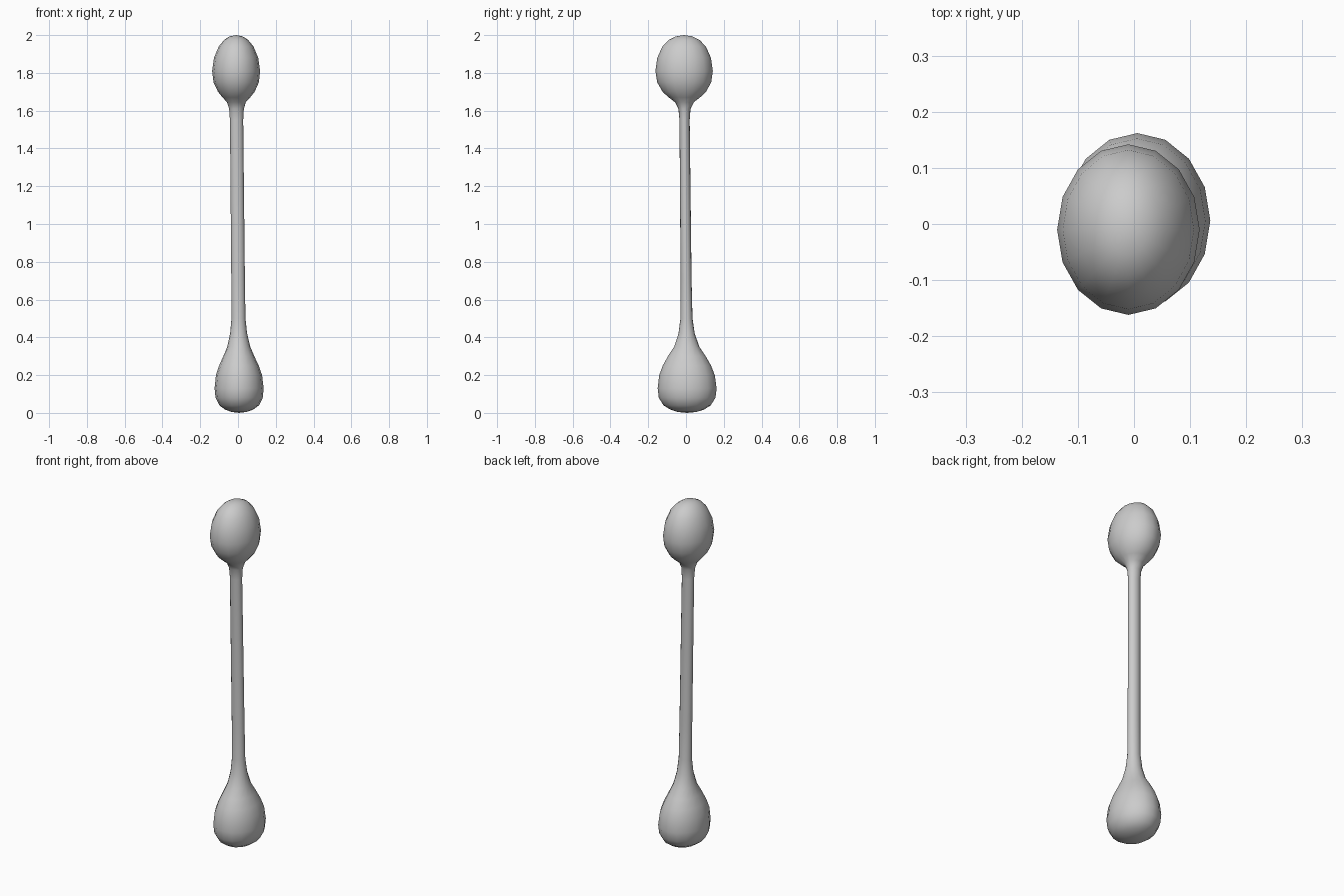
import bpy, bmesh
from math import sin, cos, tau

cube = bpy.data.objects.get("Cube")
if cube:
    bpy.data.objects.remove(cube)

SIDES = 16

# Single matte grey
grey = bpy.data.materials.new("light grey")
grey.use_nodes = True
colour = (0.6, 0.6, 0.6, 1)
grey.diffuse_color = colour
grey.node_tree.nodes["Principled BSDF"].inputs["Base Color"].default_value = colour

# Profile from bottom to top: height, half width in x, half width in y
PROFILE = [
    (0.005, 0.04, 0.05), (0.018, 0.075, 0.09), (0.04, 0.105, 0.125),
    (0.08, 0.125, 0.15), (0.13, 0.13, 0.156), (0.2, 0.122, 0.147),
    (0.25, 0.105, 0.128), (0.3, 0.082, 0.1), (0.35, 0.061, 0.067),
    (0.42, 0.045, 0.043), (0.5, 0.037, 0.032), (0.7, 0.036, 0.029),
    (1.55, 0.035, 0.027), (1.61, 0.039, 0.032), (1.645, 0.05, 0.05),
    (1.67, 0.073, 0.083), (1.7, 0.097, 0.115), (1.75, 0.12, 0.143),
    (1.81, 0.127, 0.152), (1.88, 0.117, 0.142), (1.94, 0.092, 0.115),
    (1.975, 0.063, 0.081), (1.993, 0.035, 0.045),
]


def centre(z):
    """The axis leans slightly from one bulb to the other."""
    t = min(max((z - 0.13) / 1.68, 0), 1)
    return 0.006 - 0.016 * t, 0.006 - 0.016 * t


# Loft rings into one continuous double-ended shaft
bm = bmesh.new()
rings = []
for z, rx, ry in PROFILE:
    cx, cy = centre(z)
    rings.append([bm.verts.new((cx + rx * cos(tau * i / SIDES),
                                cy + ry * sin(tau * i / SIDES), z))
                  for i in range(SIDES)])
for low, high in zip(rings, rings[1:]):
    for i in range(SIDES):
        j = (i + 1) % SIDES
        bm.faces.new((low[i], low[j], high[j], high[i]))

# Close both ends with shallow fans
for ring, z in ((rings[0], 0), (rings[-1], 2)):
    tip = bm.verts.new((*centre(z), z))
    for i in range(SIDES):
        bm.faces.new((ring[i], ring[(i + 1) % SIDES], tip))
bmesh.ops.recalc_face_normals(bm, faces=bm.faces)
for face in bm.faces:
    face.smooth = True

mesh = bpy.data.meshes.new("double_bulb_shaft")
bm.to_mesh(mesh)
bm.free()
mesh.materials.append(grey)
shaft = bpy.data.objects.new("double_bulb_shaft", mesh)
bpy.context.collection.objects.link(shaft)
